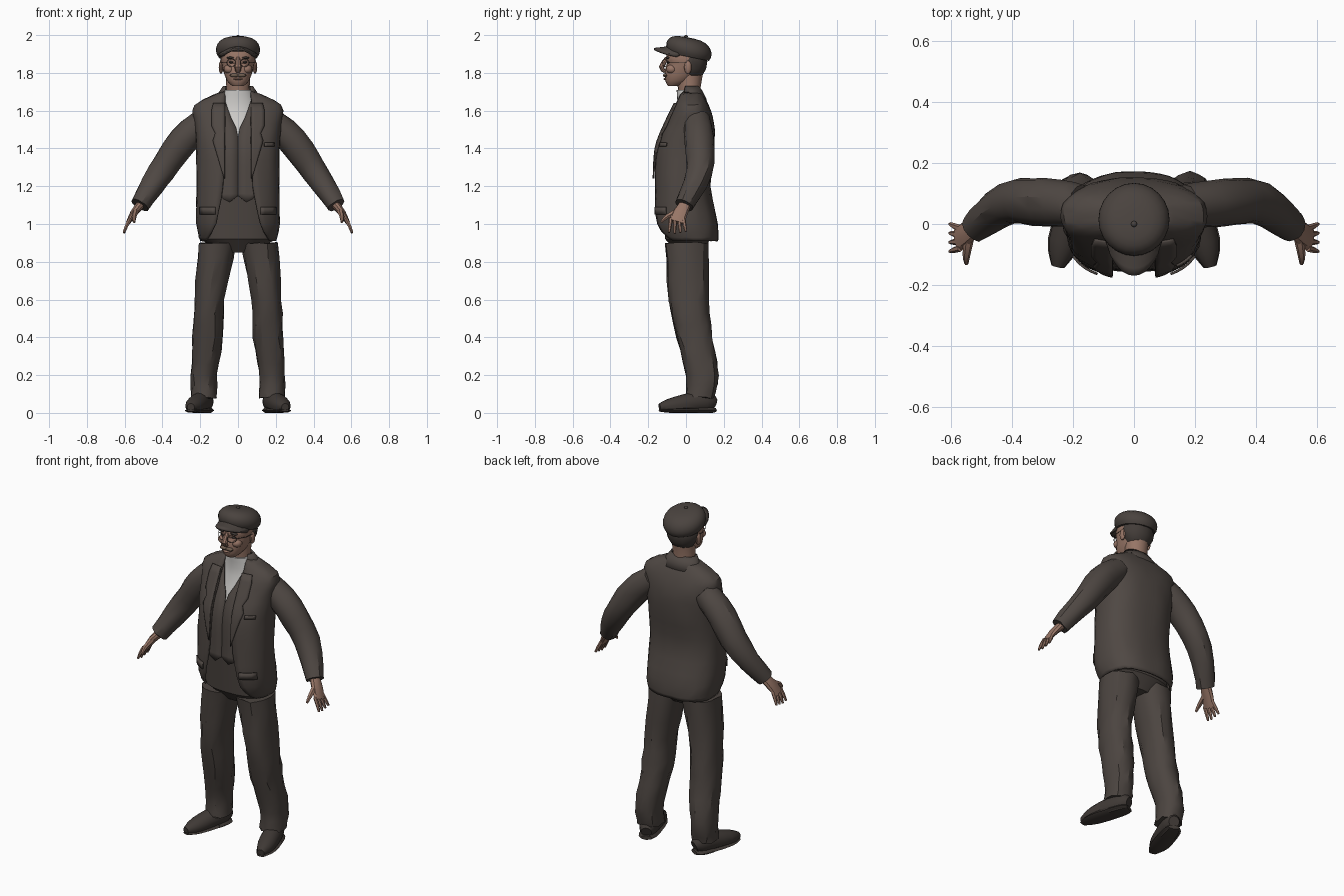
import bpy, bmesh, math, random
from mathutils import Vector

random.seed(4)
if "Cube" in bpy.data.objects:
    bpy.data.objects.remove(bpy.data.objects["Cube"])
parts = []
BROWN = (1, .82, .72)
ACROSS, DEPTH, UP = Vector((1, 0, 0)), Vector((0, 1, 0)), Vector((0, 0, 1))


def material(name, shade, tint=BROWN):
    made = bpy.data.materials.new(name)
    made.use_nodes = True
    colour = [shade * channel for channel in tint] + [1]
    made.diffuse_color = colour
    shader = made.node_tree.nodes["Principled BSDF"]
    shader.inputs["Base Color"].default_value = colour
    shader.inputs["Roughness"].default_value = .9
    return made


JACKET = material("brown_wool", .078)
TROUSER = material("trouser_wool", .072)
CAP = material("cap_tweed", .068)
SHOE = material("dark_leather", .05)
HAIR = material("dark_hair", .055)
SHIRT = material("off_white_linen", .62, (1, .98, .95))
SKIN = material("skin", .31, (1, .58, .43))
MOUSTACHE = material("greying_moustache", .15, (1, .7, .5))


def finish(bm, name, surface, thick=0, recalc=True, offset=-1):
    if recalc:
        bmesh.ops.recalc_face_normals(bm, faces=bm.faces)
    mesh = bpy.data.meshes.new(name)
    bm.to_mesh(mesh)
    bm.free()
    mesh.materials.append(surface)
    made = bpy.data.objects.new(name, mesh)
    bpy.context.collection.objects.link(made)
    if thick:
        solidify = made.modifiers.new("thickness", "SOLIDIFY")
        solidify.thickness, solidify.offset = thick, offset
    parts.append(made)


def skin_rows(bm, rows, closed, caps=False):
    rows = [[bm.verts.new(point) for point in row] for row in rows]
    count = len(rows[0])
    for low, high in zip(rows, rows[1:]):
        for j in range(count if closed else count - 1):
            k = (j + 1) % count
            bm.faces.new((low[j], low[k], high[k], high[j]))
    if caps:
        bm.faces.new(rows[0][::-1])
        bm.faces.new(rows[-1])


def crumple(amount):
    return Vector([random.uniform(-amount, amount) for axis in "xyz"])


def ring(z, wide, front, back, gap=0, x=0):
    return z, wide, front, back, gap, x


def knot(x, y, z, r, flat=1):
    return x, y, z, r, flat


def smooth(keys, steps=3):
    """Rounded in-betweens for a few key rings or knots."""
    out, last = [], len(keys) - 1
    for i in range(last):
        near = [keys[min(max(i + k, 0), last)] for k in (-1, 0, 1, 2)]
        for j in range(steps):
            t = j / steps
            out.append([q + t / 2 * (r - p + t * (2 * p - 5 * q + 4 * r - s + t * (3 * (q - r) - p + s)))
                        for p, q, r, s in zip(*near)])
    return out + [keys[-1]]


def power(value, exponent):
    return math.copysign(abs(value) ** exponent, value)


def loft(name, rings, surface, sides=24, square=1, shell=0, loose=0, adjust=lambda v: v):
    """Stack of rings; a shell is left open at the front by each ring's gap."""
    rows = []
    for z, wide, front, back, gap, x in rings:
        start = math.asin(min(1, max(0, gap) / wide) ** (1 / square))
        row = []
        for i in range(sides):
            a = start + 2 * (math.pi - start) * i / (sides - 1 if shell else sides)
            point = Vector((x + wide * power(math.sin(a), square),
                            (front + back - (back - front) * power(math.cos(a), square)) / 2, z))
            row.append(adjust(point + crumple(loose)))
        rows.append(row)
    bm = bmesh.new()
    skin_rows(bm, rows, not shell, caps=not shell)
    finish(bm, name, surface, shell, recalc=not shell)


def tube(name, knots, surface, sides=10, ref=DEPTH, side=1, loose=0, floor=0):
    """Round or flattened sweep; r is the radius along ref."""
    centres = [Vector((side * x, y, z)) for x, y, z, r, flat in knots]
    rows = []
    for i, centre in enumerate(centres):
        r, flat = knots[i][3:]
        ahead = centres[min(i + 1, len(centres) - 1)] - centres[max(i - 1, 0)]
        u = (ref - ahead * ref.dot(ahead) / ahead.length_squared).normalized()
        w = ahead.normalized().cross(u) * flat
        row = []
        for k in range(sides):
            a = math.tau * k / sides
            point = centre + r * (u * math.cos(a) + w * math.sin(a)) + crumple(loose)
            point.z = max(point.z, floor)
            row.append(point)
        rows.append(row)
    bm = bmesh.new()
    skin_rows(bm, rows, True, caps=True)
    finish(bm, name, surface)


def blob(name, centre, size, surface):
    bm = bmesh.new()
    bmesh.ops.create_uvsphere(bm, u_segments=12, v_segments=8, radius=1)
    bmesh.ops.scale(bm, vec=size, verts=bm.verts)
    bmesh.ops.translate(bm, vec=centre, verts=bm.verts)
    finish(bm, name, surface)


# Jacket, open down the front
SQUARE = .82
coat = smooth([ring(z=.91, wide=.2, front=-.12, back=.17, gap=.17),
               ring(z=1, wide=.22, front=-.17, back=.17, gap=.12),
               ring(z=1.2, wide=.22, front=-.17, back=.13, gap=.08),
               ring(z=1.4, wide=.22, front=-.16, back=.15, gap=.07),
               ring(z=1.53, wide=.23, front=-.11, back=.15, gap=.07),
               ring(z=1.63, wide=.23, front=-.06, back=.12, gap=.07),
               ring(z=1.7, wide=.09, front=-.03, back=.08, gap=.07)])
loft("jacket_body", coat, JACKET, 36, SQUARE, shell=.012, loose=.002)
loft("jacket_collar", [ring(z=1.66, wide=.13, front=-.03, back=.11, gap=.09),
                       ring(z=1.7, wide=.1, front=-.03, back=.09, gap=.07),
                       ring(z=1.73, wide=.08, front=-.03, back=.07, gap=.07)], JACKET, shell=.012)


def coat_at(height):
    low, high = next(pair for pair in zip(coat, coat[1:]) if height <= pair[1][0])
    share = (height - low[0]) / (high[0] - low[0])
    return [a + (b - a) * share for a, b in zip(low, high)]


def plate(name, rows, side, lift=.007):
    """Thin panel following the jacket front; rows are (height, inner x, outer x)."""
    grid = []
    for height, inner, outer in rows:
        z, wide, front, back, gap, x = coat_at(height)
        row = []
        for k in range(5):
            x = inner + (outer - inner) * k / 4
            turn = math.cos(math.asin(min(1, x / wide) ** (1 / SQUARE))) ** SQUARE
            row.append((side * x, (front + back - (back - front) * turn) / 2 - lift, z))
        grid.append(row)
    bm = bmesh.new()
    skin_rows(bm, grid, closed=False)
    finish(bm, name, JACKET, thick=.008, offset=0)


# Waistcoat with a V neck and a pointed hem
def pointed_hem(point):
    if point.z < 1.13 and point.y < 0:
        point.z += .8 * min(.08, abs(abs(point.x) - .05))
    return point


waistcoat = []
for k in range(12):
    z, wide, front, back, gap, x = coat_at(1.11 + k / 20)
    opening = .07 * (max(0, z - 1.5) / .16) ** .7
    waistcoat.append(ring(z, wide - .02, front + .015, back - .02, opening))
loft("waistcoat", waistcoat, JACKET, 41, SQUARE, shell=.006, adjust=pointed_hem)
loft("shirt", smooth([ring(z=1.42, wide=.15, front=-.11, back=.1),
                      ring(z=1.6, wide=.11, front=-.05, back=.09),
                      ring(z=1.71, wide=.07, front=-.05, back=.06)]), SHIRT)

# Trousers, sleeves, shoes and hands
loft("trouser_seat", [ring(z=.85, wide=.09, front=-.05, back=.08),
                      ring(z=.92, wide=.2, front=-.11, back=.13),
                      ring(z=1.2, wide=.19, front=-.13, back=.1)], TROUSER, square=.85)
sleeve = smooth([knot(x=.17, y=.06, z=1.55, r=.07), knot(x=.29, y=.07, z=1.44, r=.08),
                 knot(x=.41, y=.07, z=1.27, r=.07), knot(x=.52, y=-.01, z=1.1, r=.05)])
shoe = smooth([knot(x=.16, y=.15, z=.05, r=.03), knot(x=.18, y=.1, z=.06, r=.05, flat=1.2),
               knot(x=.23, y=-.06, z=.04, r=.05, flat=.9), knot(x=.25, y=-.14, z=.03, r=.02)])
palm = smooth([knot(x=.51, y=0, z=1.11, r=.03, flat=.8), knot(x=.55, y=-.03, z=1.06, r=.04, flat=.5),
               knot(x=.58, y=-.05, z=1.01, r=.04, flat=.3)], 2)
thumb = smooth([knot(x=.54, y=-.04, z=1.07, r=.017), knot(x=.55, y=-.1, z=1.04, r=.013),
                knot(x=.55, y=-.13, z=1.01, r=.007)], 2)

for s, hand in ((1, "left_"), (-1, "right_")):
    trouser = smooth([ring(z=.08, wide=.07, front=0, back=.15, x=s * .18),
                      ring(z=.2, wide=.07, front=0, back=.17, x=s * .18),
                      ring(z=.4, wide=.08, front=-.05, back=.14, x=s * .16),
                      ring(z=.6, wide=.08, front=-.09, back=.12, x=s * .15),
                      ring(z=.9, wide=.1, front=-.11, back=.12, x=s * .11)])
    loft(hand + "trouser_leg", trouser, TROUSER, 16, .9, loose=.005)
    tube(hand + "sleeve", sleeve, JACKET, 14, side=s, loose=.003)
    tube(hand + "shoe", shoe, SHOE, 14, ACROSS, s, floor=.015)
    sole = [knot(x, y, .012, r * 1.08, flat=.25) for x, y, z, r, flat in shoe]
    tube(hand + "sole", sole, SHOE, 8, ACROSS, s)
    heel = [knot(x, y, .015, r * 1.05, flat=.4) for x, y, z, r, flat in shoe[:5]]
    tube(hand + "heel", heel, SHOE, 8, ACROSS, s)

    tube(hand + "palm", palm, SKIN, side=s)
    tube(hand + "thumb", thumb, SKIN, 6, ACROSS, s)
    for k, finger in enumerate(("index", "middle", "ring", "little")):
        y = .022 * k - .08
        tip = .03 * k - .09
        end = .95 + .005 * abs(k - 1)
        knuckles = smooth([knot(.57, y, 1.03, r=.011), knot(.59, (y + tip) / 2, .99, r=.01),
                           knot(.604, tip, end, r=.006)], 2)
        tube(hand + finger + "_finger", knuckles, SKIN, 6, side=s)

    # Lapel with a notch, and pocket flap
    lapel = []
    for k in range(11):
        z = 1.24 + .04 * k
        spread = min(.3 * (z - 1.23), .07, 1.7 - z) - (.02 if k == 6 else 0)
        lapel.append((z, .07, .07 + spread))
    plate(hand + "lapel", lapel, s)
    plate(hand + "pocket_flap", [(z, .12, .2) for z in (1.05, 1.09)], s)

    # Ear, eye, brow, cheek, moustache half and spectacles
    blob(hand + "ear", (s * .09, .01, 1.83), (.012, .02, .035), SKIN)
    blob(hand + "eye", (s * .035, -.09, 1.857), (.014, .012, .007), HAIR)
    blob(hand + "eyebrow", (s * .037, -.095, 1.88), (.025, .012, .006), HAIR)
    blob(hand + "cheek", (s * .045, -.075, 1.82), (.03, .03, .025), SKIN)
    blob(hand + "moustache", (s * .02, -.11, 1.787), (.024, .012, .01), MOUSTACHE)
    turns = [math.pi * k / 8 for k in range(17)]
    rim = [knot(.036 + .023 * math.cos(a), .012 * math.cos(a) - .112, 1.853 + .021 * math.sin(a), r=.0016)
           for a in turns]
    tube(hand + "spectacle_rim", rim, HAIR, 5, DEPTH, s)
    temple = [knot(.06, -.1, 1.857, r=.0016), knot(.09, -.05, 1.857, r=.0016), knot(.095, .01, 1.857, r=.0016)]
    tube(hand + "spectacle_arm", temple, HAIR, 5, UP, s)

plate("breast_pocket", [(z, .14, .19) for z in (1.41, 1.43)], side=1)

# Head and neck
loft("neck", [ring(z=1.62, wide=.07, front=-.03, back=.08), ring(z=1.68, wide=.06, front=-.04, back=.07),
              ring(z=1.8, wide=.065, front=-.05, back=.09)], SKIN, 16)
loft("head", smooth([ring(z=1.73, wide=.03, front=-.095, back=-.04),
                     ring(z=1.76, wide=.06, front=-.11, back=.03),
                     ring(z=1.82, wide=.08, front=-.11, back=.09),
                     ring(z=1.85, wide=.087, front=-.1, back=.1),
                     ring(z=1.88, wide=.09, front=-.107, back=.1),
                     ring(z=1.95, wide=.08, front=-.08, back=.08)], 2), SKIN, 20, .9)
tube("nose", smooth([knot(x=0, y=-.1, z=1.88, r=.01), knot(x=0, y=-.13, z=1.83, r=.018, flat=.8),
                     knot(x=0, y=-.11, z=1.805, r=.013, flat=.6)], 2), SKIN, 8, ACROSS)
blob("lower_lip", (0, -.11, 1.768), (.024, .01, .006), SKIN)
blob("hair", (0, .03, 1.86), (.095, .083, .1), HAIR)


# Flat cap, tipped down towards the back
def tip_back(point):
    point.z -= .2 * point.y
    return point


crown = []
for degrees in range(-35, 90, 15):
    t = math.radians(degrees)
    spread = math.cos(t) ** .6
    crown.append(ring(1.925 + .065 * math.sin(t), .117 * spread, .015 - .12 * spread, .015 + .12 * spread))
loft("cap_crown", crown, CAP, adjust=tip_back)
blob("cap_button", (0, 0, 1.992), (.01, .01, .008), CAP)
brim = []
for j in range(5):
    v = j / 4
    row = []
    for k in range(-6, 7):
        u = k / 6
        reach = .07 * (1 - u * u / 2) + .098 * v * math.sqrt(1.02 - u * u)
        row.append(((.1 - .012 * v) * u, -reach, 1.938 - .042 * u * u - .012 * v))
    brim.append(row)
bm = bmesh.new()
skin_rows(bm, brim, closed=False)
finish(bm, "cap_brim", CAP, thick=.012, offset=0)

# Shading
bpy.ops.object.select_all(action="DESELECT")
for part in parts:
    part.select_set(True)
bpy.context.view_layer.objects.active = parts[0]
bpy.ops.object.shade_smooth_by_angle(angle=math.radians(32))
